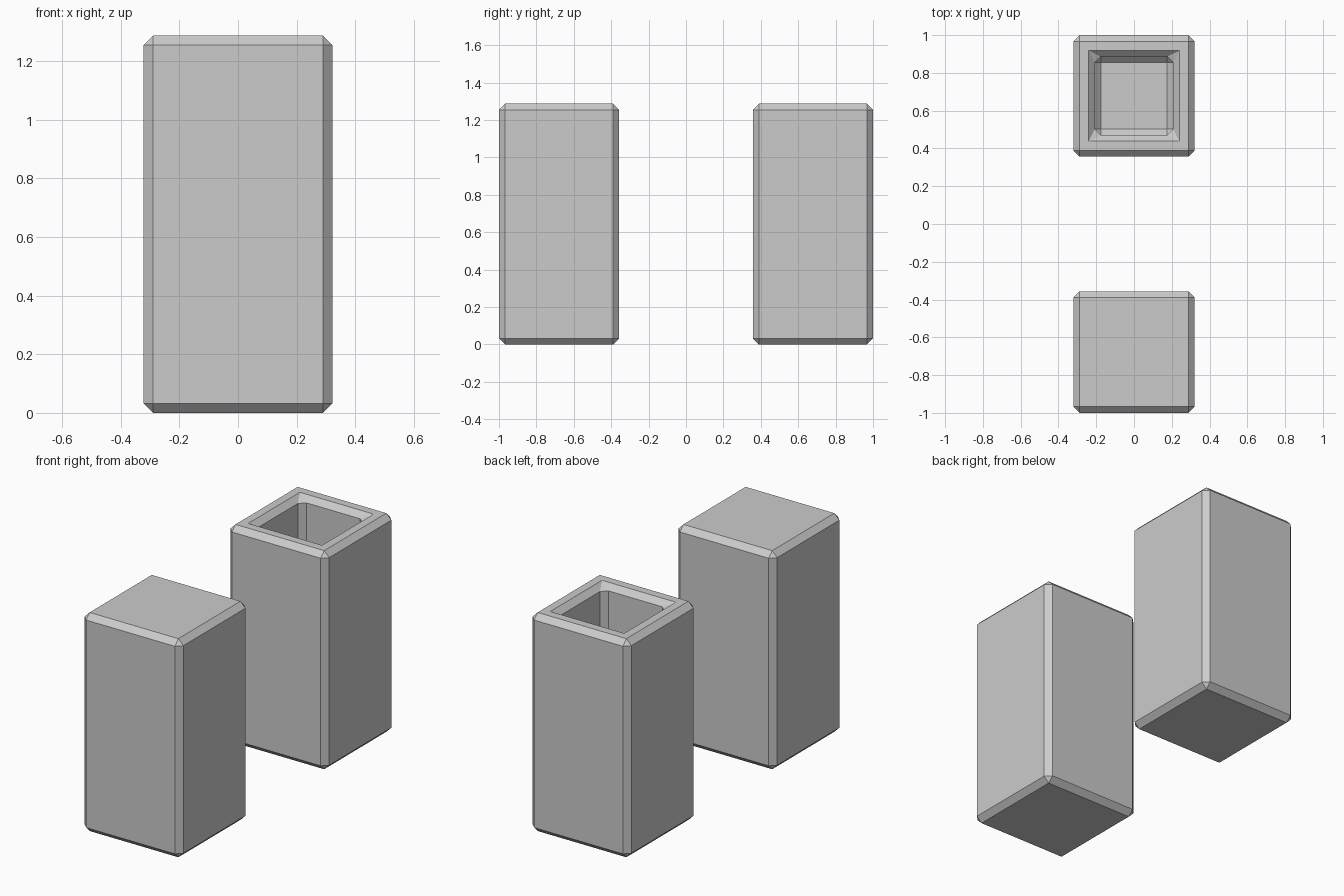
import bpy, bmesh
from mathutils import Matrix

if "Cube" in bpy.data.objects:
    bpy.data.objects.remove(bpy.data.objects["Cube"])

SIDE, HEIGHT, BEVEL = 0.643, 1.287, 0.0325
WALL = SIDE / 4


def block(name, y, hollow):
    bm = bmesh.new()
    bmesh.ops.create_cube(bm, size=1, matrix=Matrix.Diagonal((SIDE, SIDE, HEIGHT, 1)))
    bmesh.ops.translate(bm, verts=bm.verts, vec=(0, 0, HEIGHT / 2))
    if hollow:
        # Square well sunk into the top, walls and floor of equal thickness
        bm.normal_update()
        top = max(bm.faces, key=lambda f: f.calc_center_median().z)
        bmesh.ops.inset_region(bm, faces=[top], thickness=WALL)
        result = bmesh.ops.extrude_face_region(bm, geom=[top])
        verts = [g for g in result["geom"] if isinstance(g, bmesh.types.BMVert)]
        bmesh.ops.translate(bm, verts=verts, vec=(0, 0, WALL - HEIGHT))
        if top.is_valid:
            bmesh.ops.delete(bm, geom=[top], context="FACES_ONLY")
    bmesh.ops.recalc_face_normals(bm, faces=bm.faces)
    mesh = bpy.data.meshes.new(name)
    bm.to_mesh(mesh)
    bm.free()
    obj = bpy.data.objects.new(name, mesh)
    obj.location.y = y
    bpy.context.collection.objects.link(obj)
    # Single flat chamfer on every sharp edge
    mod = obj.modifiers.new("chamfer", "BEVEL")
    mod.width = BEVEL
    mod.segments = 1
    mod.limit_method = "ANGLE"
    return obj


# Solid block in front, hollow block behind
block("solid_block", -(1 - SIDE / 2), False)
block("hollow_block", 1 - SIDE / 2, True)
